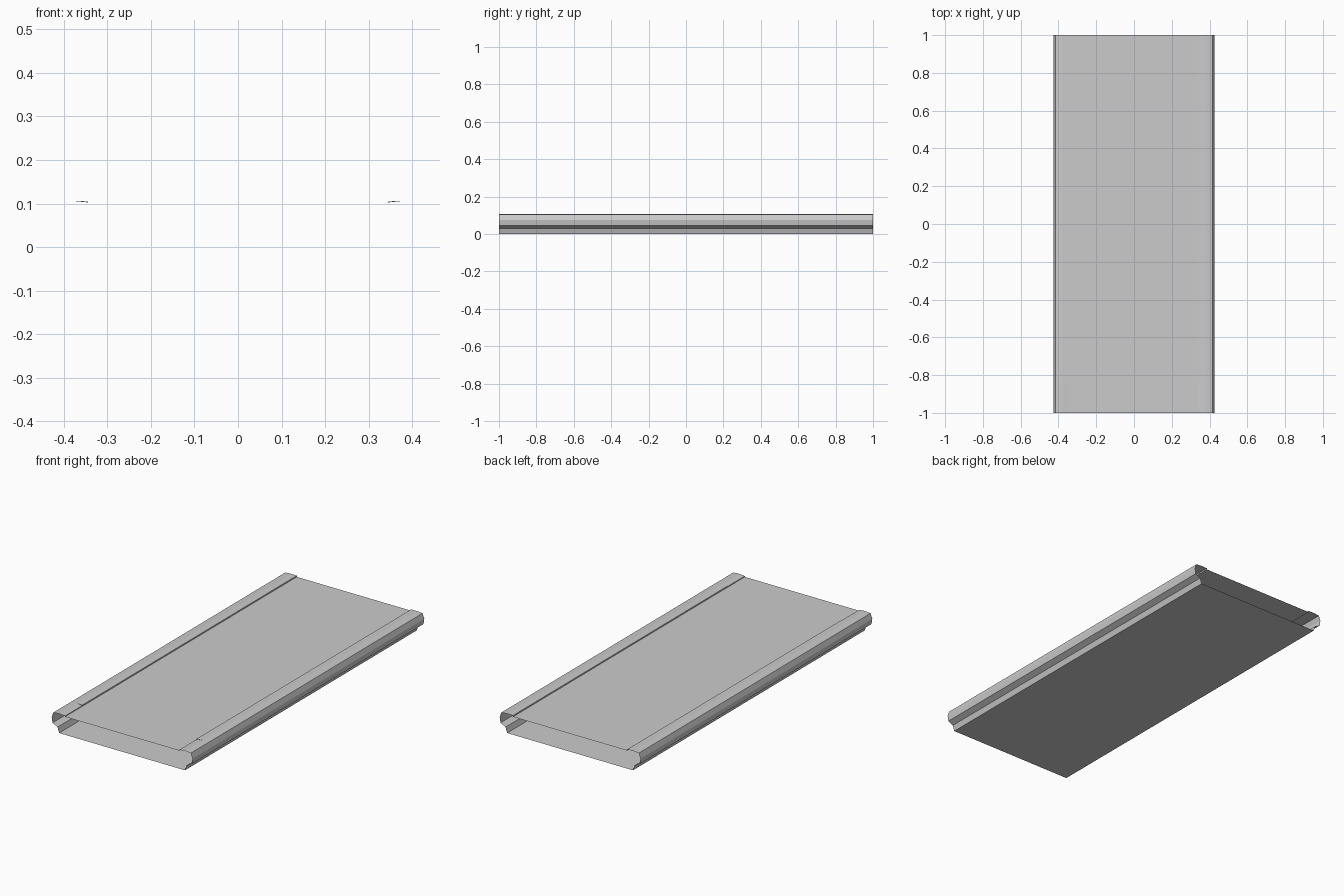
import bpy

if "Cube" in bpy.data.objects:
    bpy.data.objects.remove(bpy.data.objects["Cube"])

# Open-ended flat tube: half cross-section (x, z) from bottom rim up to the top rail crest
WALL = [(0.38, 0.0), (0.39, 0.03), (0.42, 0.045), (0.425, 0.075),
        (0.415, 0.103), (0.38, 0.106)]
RAIL_IN = 0.345
PANEL_Z = 0.098
Y_FRONT, Y_NOTCH, Y_BACK = -1.0, -0.85, 1.0


def sweep(name, profile, y0, y1):
    """Extrude an open (x, z) profile along y, leaving both ends open."""
    n = len(profile)
    verts = [(x, y, z) for y in (y0, y1) for x, z in profile]
    faces = [(i, i + 1, n + i + 1, n + i) for i in range(n - 1)]
    return add_mesh(name, verts, faces)


def add_mesh(name, verts, faces):
    mesh = bpy.data.meshes.new(name)
    mesh.from_pydata(verts, [], faces)
    obj = bpy.data.objects.new(name, mesh)
    bpy.context.collection.objects.link(obj)
    return obj


def mirror_x(obj):
    obj.modifiers.new("mirror", 'MIRROR').use_axis[0] = True


# Bottom plate and recessed top panel
sweep("bottom_plate", [(0.38, 0.0), (-0.38, 0.0)], Y_FRONT, Y_BACK)
sweep("top_panel", [(-RAIL_IN, PANEL_Z), (RAIL_IN, PANEL_Z)], Y_FRONT, Y_BACK)

# Faceted side walls
mirror_x(sweep("side_wall", WALL, Y_FRONT, Y_BACK))

# Inner rail lips: slightly lower over the front section
for name, lip_z, y0, y1 in (("front_rail_lip", 0.1025, Y_FRONT, Y_NOTCH),
                            ("rear_rail_lip", 0.105, Y_NOTCH, Y_BACK)):
    mirror_x(sweep(name, [(0.38, 0.106), (RAIL_IN, lip_z), (RAIL_IN, PANEL_Z)], y0, y1))

# Small triangular step where the lip height changes
mirror_x(add_mesh("lip_step",
                  [(RAIL_IN, Y_NOTCH, 0.1025), (0.38, Y_NOTCH, 0.106),
                   (RAIL_IN, Y_NOTCH, 0.105)], [(0, 1, 2)]))
